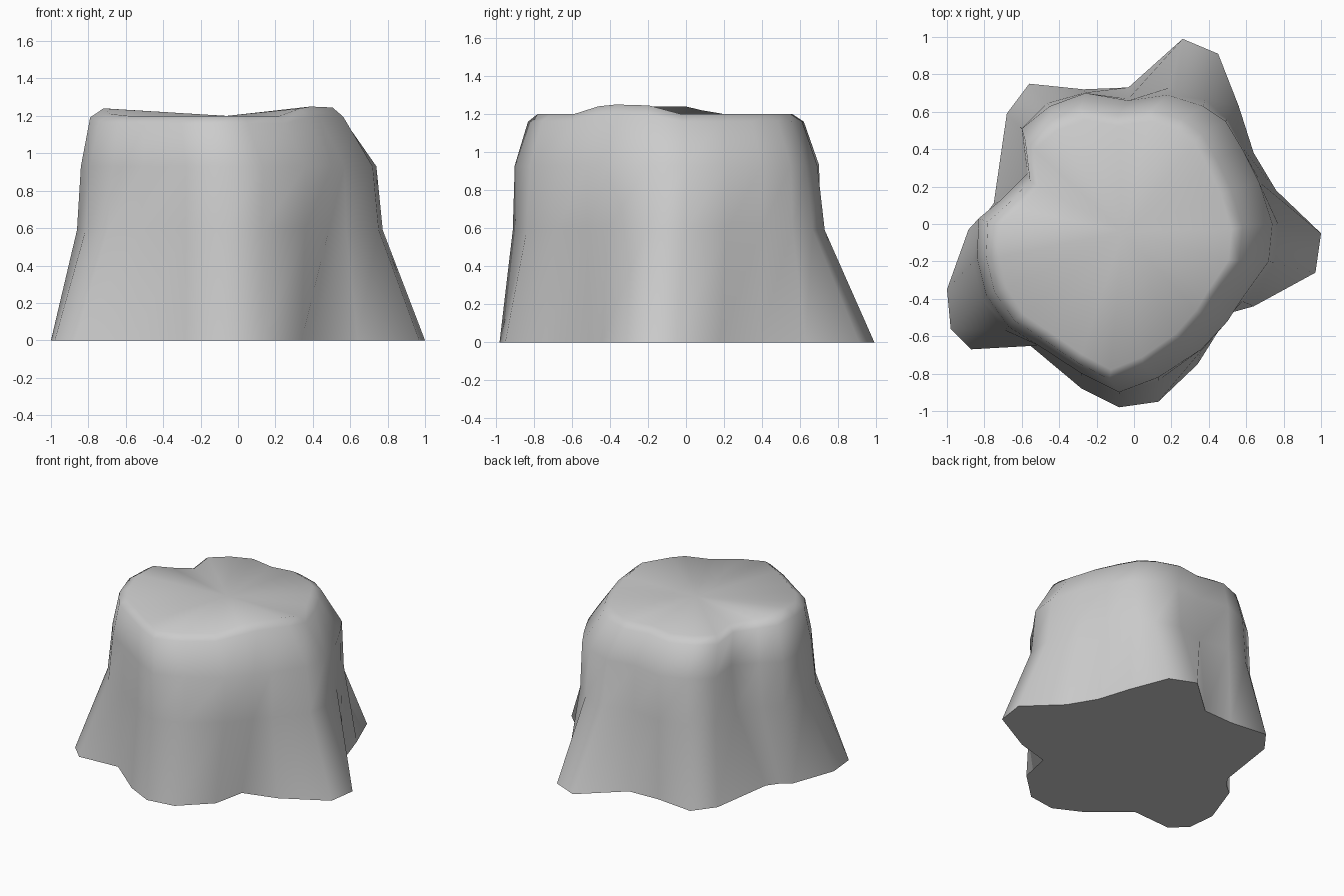
import bpy, bmesh, math

if "Cube" in bpy.data.objects:
    bpy.data.objects.remove(bpy.data.objects["Cube"])

# Outline of the flared root base (z = 0), counter-clockwise seen from above
base = [(1.0, -.05), (.76, .18), (.64, .38), (.56, .63), (.45, .91), (.26, .99),
        (-.03, .73), (-.27, .72), (-.56, .75), (-.68, .59), (-.75, .11), (-.81, .03),
        (-.885, -.03), (-1.0, -.35), (-.98, -.56), (-.87, -.67), (-.555, -.65),
        (-.28, -.88), (-.08, -.98), (.13, -.95), (.34, -.75), (.39, -.51),
        (.64, -.44), (.97, -.26)]

# Matching outline of the trunk (z = 0.92)
trunk = [(.74, 0), (.67, .22), (.58, .40), (.49, .55), (.37, .63), (.18, .69),
         (-.03, .66), (-.26, .70), (-.45, .63), (-.60, .51), (-.57, .27), (-.71, .13),
         (-.83, .03), (-.84, -.18), (-.79, -.38), (-.67, -.55), (-.51, -.65),
         (-.28, -.80), (-.08, -.90), (.13, -.82), (.36, -.67), (.50, -.52),
         (.57, -.41), (.72, -.20)]

# Raised lumps on the rim: column -> height
lumps = {11: .02, 12: .04, 13: .04, 14: .01, 21: .04, 22: .05, 23: .045}
n = len(base)


def scaled(sx, ox, sy, oy, z, lump):
    return [(x * sx + ox, y * sy + oy, z + lump * lumps.get(i, 0))
            for i, (x, y) in enumerate(trunk)]


# Rings from the ground to the rim
rings = [
    [(x, y, 0) for x, y in base],
    [(a * .13 + c * .87, b * .13 + d * .87, .59)
     for (a, b), (c, d) in zip(base, trunk)],
    [(x, y, .93) for x, y in trunk],
    scaled(.867, -.062, .906, -.015, 1.16, .8),
    scaled(.785, -.06, .836, -.027, 1.2, 1),
]

bm = bmesh.new()
loops = [[bm.verts.new(p) for p in ring] for ring in rings]
for low, high in zip(loops, loops[1:]):
    for i in range(n):
        j = (i + 1) % n
        bm.faces.new((low[i], low[j], high[j], high[i]))

# Cut top as a fan, flat underside as one face
centre = bm.verts.new((-.06, -.04, 1.2))
for i in range(n):
    bm.faces.new((loops[-1][i], loops[-1][(i + 1) % n], centre))
bm.faces.new(list(reversed(loops[0])))

mesh = bpy.data.meshes.new("tree_stump")
bm.to_mesh(mesh)
bm.free()
stump = bpy.data.objects.new("tree_stump", mesh)
bpy.context.collection.objects.link(stump)

# Smooth bark, sharp ground edge
bpy.context.view_layer.objects.active = stump
stump.select_set(True)
bpy.ops.object.shade_smooth_by_angle(angle=math.radians(60))
